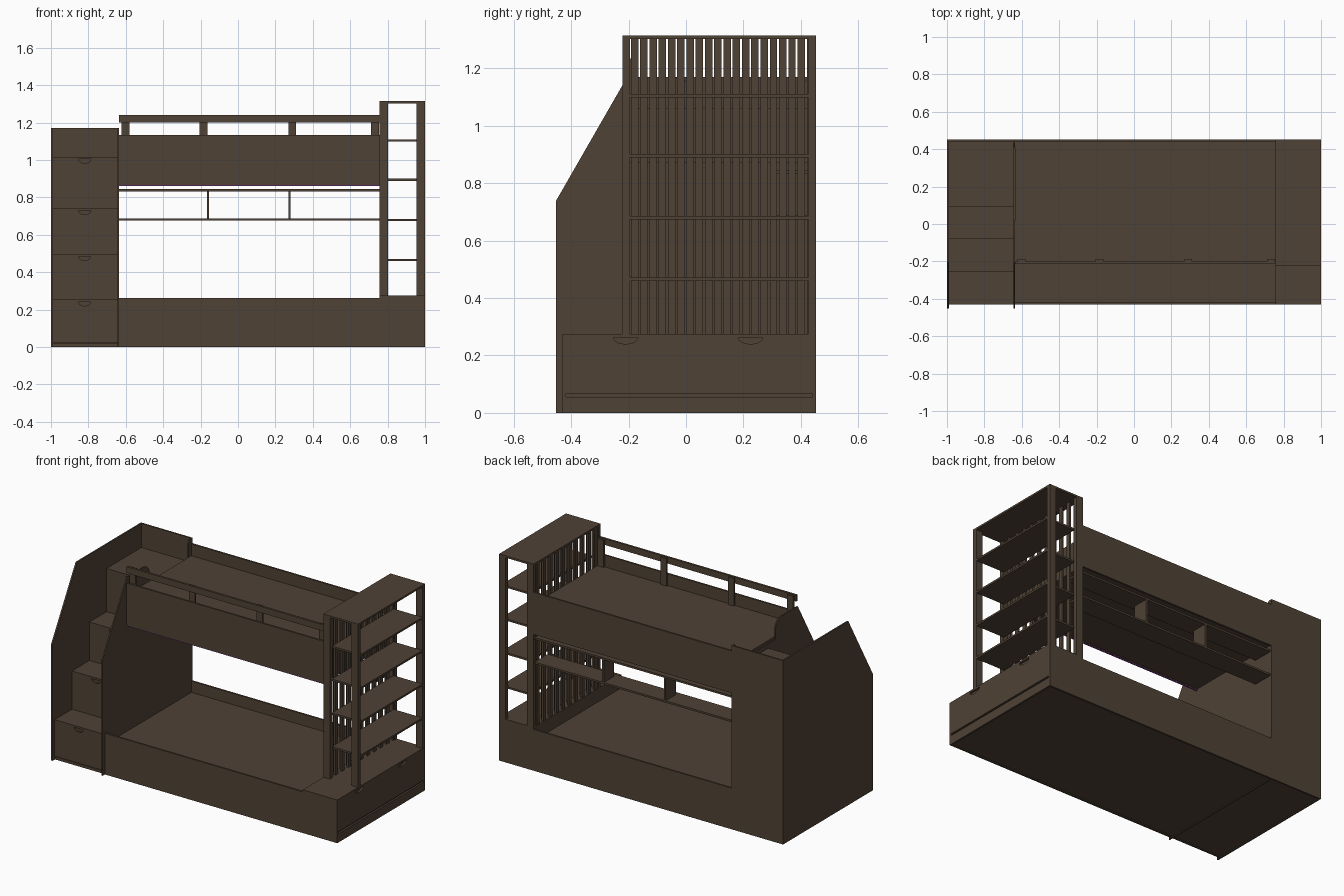
import bpy, bmesh, math

cube = bpy.data.objects.get("Cube")
if cube:
    bpy.data.objects.remove(cube, do_unlink=True)


def material(name, rgb):
    m = bpy.data.materials.new(name)
    m.use_nodes = True
    m.diffuse_color = (*rgb, 1)
    m.node_tree.nodes["Principled BSDF"].inputs["Base Color"].default_value = (*rgb, 1)
    return m


WOOD = material("dark brown wood", (0.08, 0.054, 0.036))
PURPLE = material("purple trim", (0.2, 0.04, 0.25))


def finish(name, bm, mat):
    bmesh.ops.recalc_face_normals(bm, faces=bm.faces)
    mesh = bpy.data.meshes.new(name)
    bm.to_mesh(mesh)
    bm.free()
    mesh.materials.append(mat)
    obj = bpy.data.objects.new(name, mesh)
    bpy.context.scene.collection.objects.link(obj)
    return obj


def box(name, x, y, z, mat=WOOD):
    """Box from (low, high) ranges on each axis."""
    bm = bmesh.new()
    bmesh.ops.create_cube(bm, size=1)
    for v in bm.verts:
        v.co = [r[0] if c < 0 else r[1] for c, r in zip(v.co, (x, y, z))]
    return finish(name, bm, mat)


def prism(name, points, offset):
    """Flat outline pushed along an offset."""
    bm = bmesh.new()
    face = bm.faces.new([bm.verts.new(p) for p in points])
    out = bmesh.ops.extrude_face_region(bm, geom=[face])
    bmesh.ops.translate(bm, vec=offset, verts=[g for g in out["geom"] if isinstance(g, bmesh.types.BMVert)])
    return finish(name, bm, WOOD)


def side_panel(name, x, width, outline):
    return prism(name, [(x, y, z) for y, z in outline], (width, 0, 0))


def notched_front(low, high, bottom, top, centres, radius, depth):
    """Drawer front outline with half-round finger notches in its top edge."""
    points = [(low, top), (low, bottom), (high, bottom), (high, top)]
    for c in sorted(centres, reverse=True):
        points += [(c + radius * math.cos(a), top - depth * math.sin(a))
                   for a in (math.pi * i / 10 for i in range(11))]
    return points


FRONT, BACK = -0.43, 0.452
STAIR, TOWER = -0.636, 0.757    # inner limits of staircase and shelf tower
BED = (STAIR, TOWER)
STEP = (-0.99, -0.644)
BOARD = 0.012                   # common board thickness
UNDER = 0.006                   # recess of the underside

# Staircase: stepped body behind treads and notched drawer fronts
risers = [(FRONT, 0.254), (-0.255, 0.497), (-0.08, 0.742), (0.092, 1.017)]
outline = [(BACK - 0.01, UNDER)]
floor = UNDER
for y, top in risers:
    outline += [(y + BOARD, floor), (y + BOARD, top - BOARD)]
    floor = top - BOARD
outline.append((BACK - 0.01, floor))
side_panel("stair_body", STEP[0], STEP[1] - STEP[0], outline)
floor = 0.022
ends = [y + BOARD for y, top in risers[1:]] + [BACK - 0.01]
for i, (y, top) in enumerate(risers):
    box(f"stair_tread_{i + 1}", STEP, (y, ends[i]), (top - BOARD, top))
    front = notched_front(*STEP, floor, top - BOARD, [-0.82], 0.033, 0.022)
    prism(f"stair_drawer_{i + 1}", [(x, y, z) for x, z in front], (0, BOARD, 0))
    floor = top
box("stair_kick_board", STEP, (FRONT + 0.003, FRONT + BOARD), (0, 0.018))

# Staircase side and back panels
slope = [(-BACK, 0), (-BACK, 0.74), (-0.205, 1.17)]
side_panel("stair_outer_panel", -1, 0.01, slope + [(BACK, 1.17), (BACK, 0)])
curve_down = [(-0.04 + 0.06 * math.sin(a), 1.11 + 0.06 * math.cos(a))
              for a in (math.pi * i / 12 for i in range(7))]
curve_up = [(0.41, 1.045), (0.41, 1.15), (0.43, 1.17)]
side_panel("stair_inner_panel", STEP[1], STAIR - STEP[1],
           slope + curve_down + [(0.02, 1.045)] + curve_up + [(BACK, 1.17), (BACK, 0)])
box("stair_back_panel", STEP, (BACK - 0.01, BACK), (0, 1.17))

# Lower bed: front, back and sunken deck
box("lower_bed_front", BED, (FRONT, FRONT + BOARD), (0, 0.262))
box("lower_bed_back", BED, (BACK - BOARD, BACK), (0, 0.262))
box("lower_bed_deck", BED, (FRONT + BOARD, BACK - BOARD), (UNDER, 0.19))

# Drawer base under the shelf tower: body, sides, top, notched drawer and kick board
SIDE_FACE = 1 - BOARD
INNER = (FRONT + BOARD, BACK - BOARD)
box("tower_base", (TOWER, SIDE_FACE), INNER, (UNDER, 0.263))
box("tower_base_front", (TOWER, 1), (FRONT, INNER[0]), (0, 0.263))
box("tower_base_back", (TOWER, 1), (INNER[1], BACK), (0, 0.263))
box("tower_base_top", (TOWER, 1), (FRONT, BACK), (0.263, 0.275))
drawer = notched_front(*INNER, 0.068, 0.263, (-0.21, 0.225), 0.043, 0.023)
side_panel("base_drawer_front", SIDE_FACE, BOARD, drawer)
box("base_kick_board", (SIDE_FACE, 1), INNER, (0, 0.056))

# Shelf tower: posts, shelves, top
for side, x in (("inner", (TOWER, 0.802)), ("outer", (0.955, 1))):
    for end, y in (("front", (-0.222, -0.195)), ("back", (0.427, BACK))):
        box(f"tower_post_{side}_{end}", x, y, (0.275, 1.303))
for i, z in enumerate((0.465, 0.68, 0.895, 1.105)):
    box(f"tower_shelf_{i + 1}", (0.798, 1), (-0.195, 0.427), (z - 0.006, z + 0.006))
box("tower_top", (TOWER, 1), (-0.222, BACK), (1.303, 1.315))

# Slatted wall: two staggered layers
PITCH = 0.0645
for layer, x, start in (("bed", TOWER + 0.002, -0.192), ("shelf", 0.786, -0.192 + PITCH / 2)):
    for i in range(10):
        y = start + i * PITCH
        box(f"tower_slat_{layer}_{i + 1}", (x, x + BOARD), (y, y + 0.026), (0.27, 1.303))

# Upper bed: side boards, deck and lower trim
box("upper_bed_front", BED, (-0.212, -0.2), (0.867, 1.135))
box("upper_bed_back", BED, (BACK - BOARD, BACK), (0.867, 1.135))
box("upper_bed_deck", BED, (-0.2, BACK - BOARD), (0.872, 1.06))
box("upper_bed_trim", BED, (-0.21, -0.202), (0.862, 0.867), PURPLE)

# Guard rail
box("guard_rail", BED, (-0.214, -0.2), (1.2, 1.24))
for i, x in enumerate((-0.602, -0.185, 0.29, 0.733)):
    box(f"guard_rail_support_{i + 1}", (x - 0.021, x + 0.021), (-0.2, -0.188), (1.05, 1.235))

# Wall shelf between the beds
for name, z in (("lower", 0.682), ("upper", 0.838)):
    box(f"wall_shelf_{name}", BED, (0.31, BACK - 0.01), (z - 0.006, z + 0.006))
for i, x in enumerate((-0.16, 0.275)):
    box(f"wall_shelf_divider_{i + 1}", (x - 0.006, x + 0.006), (0.34, BACK - 0.01), (0.688, 0.832))
